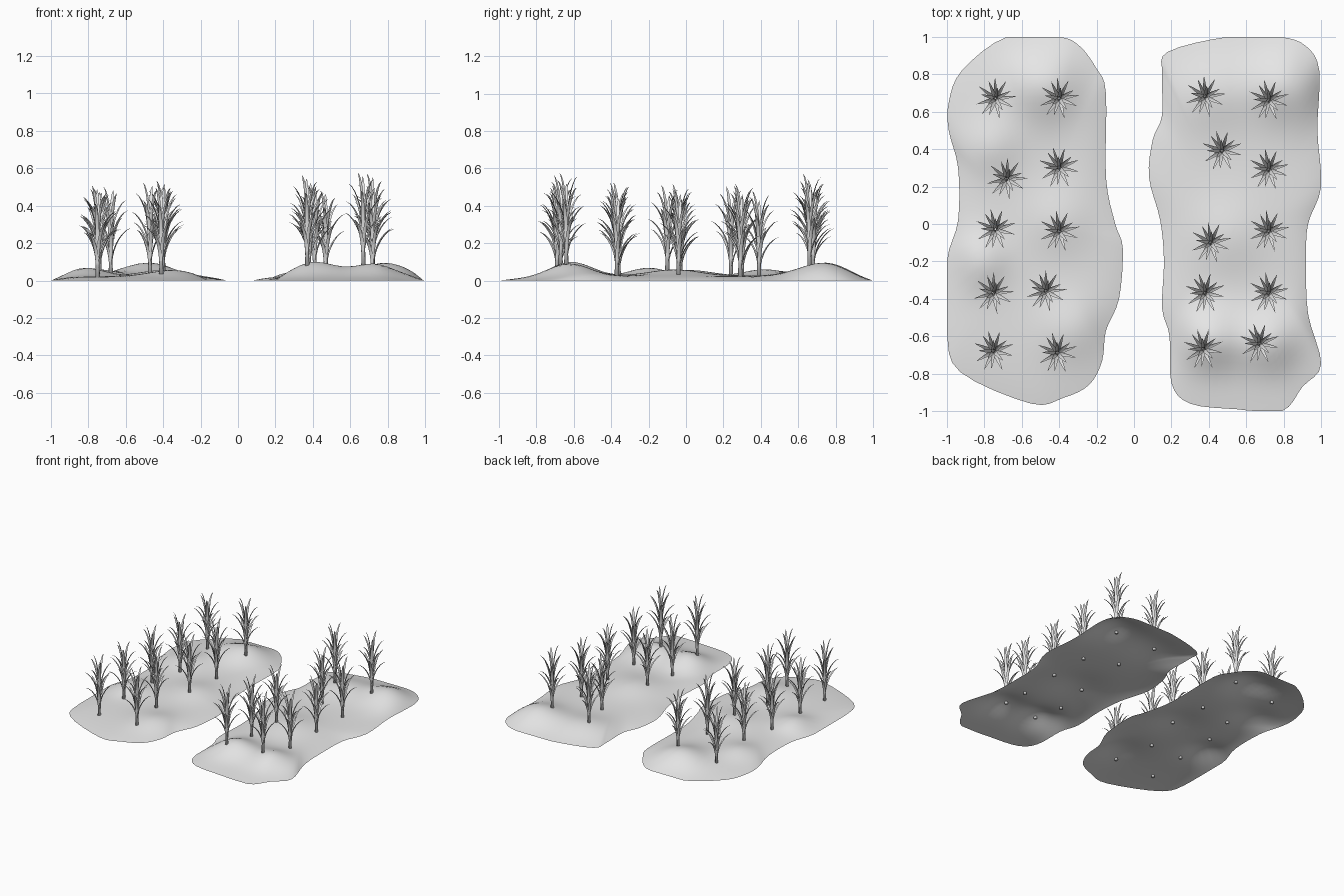
import bpy, bmesh, math, random
from mathutils import Vector, Matrix
from mathutils.bvhtree import BVHTree

random.seed(4)
default_cube = bpy.data.objects.get("Cube")
if default_cube:
    bpy.data.objects.remove(default_cube)

grey = bpy.data.materials.new("plain_grey")
grey.use_nodes = True
grey.diffuse_color = (0.8, 0.8, 0.8, 1)
grey.node_tree.nodes["Principled BSDF"].inputs["Base Color"].default_value = grey.diffuse_color


def mesh_from(bm, name):
    mesh = bpy.data.meshes.new(name)
    bm.to_mesh(mesh)
    mesh.materials.append(grey)
    return mesh


def add_object(name, mesh):
    obj = bpy.data.objects.new(name, mesh)
    bpy.context.scene.collection.objects.link(obj)
    return obj


def smooth_outline(points, steps=4):
    """Closed Catmull-Rom curve through the points, kept inside the overall box."""
    result = []
    count = len(points)
    for i in range(count):
        a, b, c, d = (Vector(points[(i + k) % count]) for k in (-1, 0, 1, 2))
        for s in range(steps):
            t = s / steps
            p = b + (c - a) * t / 2
            p += (a - b * 2.5 + c * 2 - d / 2) * t ** 2
            p += ((b - c) * 3 + d - a) / 2 * t ** 3
            result.append(Vector([max(-1, min(1, value)) for value in p]))
    return result


def build_mound(name, centre, outline, base, bumps, rings=28):
    """Open soil sheet: rings shrinking to the centre, raised by soft bumps."""
    bm = bmesh.new()
    edge = smooth_outline(outline)
    centre = Vector(centre)

    def soil_vert(p, t):
        z = base * (1 - t ** 5)
        for x, y, height, radius in bumps:
            distance = (p - Vector((x, y))).length / radius
            z += height * math.exp(-distance ** 2) * (1 - t ** 8)
        return bm.verts.new((p.x, p.y, z))

    previous = None
    middle = soil_vert(centre, 0)
    for k in range(1, rings + 1):
        t = k / rings
        ring = [soil_vert(centre + (p - centre) * t, t) for p in edge]
        for i in range(len(ring)):
            j = (i + 1) % len(ring)
            if previous:
                bm.faces.new((previous[i], previous[j], ring[j], ring[i]))
            else:
                bm.faces.new((middle, ring[j], ring[i]))
        previous = ring
    bmesh.ops.recalc_face_normals(bm, faces=bm.faces)
    bm.normal_update()
    if sum(f.normal.z for f in bm.faces) < 0:
        bmesh.ops.reverse_faces(bm, faces=bm.faces)
    for face in bm.faces:
        face.smooth = True
    tree = BVHTree.FromBMesh(bm)
    add_object(name, mesh_from(bm, name))
    bm.free()
    return tree


def add_leaf(bm, angle, start, rise, reach, width, steps=7):
    """Folded blade that hugs the stem, arches outward and tapers to a point."""
    out = Vector((math.cos(angle), math.sin(angle), 0))
    side = Vector((-out.y, out.x, 0))
    previous = None
    for k in range(steps + 1):
        u = k / steps
        spine = out * (0.008 + reach * u ** 1.8)
        spine.z = start + rise * (1 - (1 - u) ** 1.35)
        half = width * (0.7 + 1.2 * u) * (1 - u) ** 0.8
        fold = (out * -0.5 + Vector((0, 0, 0.4))) * half
        row = [bm.verts.new(spine + side * half * s + fold * abs(s)) for s in (-1, 0, 1)]
        if previous:
            for i in range(2):
                bm.faces.new((previous[i], previous[i + 1], row[i + 1], row[i]))
        previous = row


def build_plant_mesh(leaves=15):
    bm = bmesh.new()
    # Stem, tapering upward
    bmesh.ops.create_cone(bm, cap_ends=True, segments=8, radius1=0.012, radius2=0.005,
                          depth=0.3, matrix=Matrix.Translation((0, 0, 0.15)))
    # Leaves in a rising spiral, the topmost ones steeper
    for i in range(leaves):
        h = i / (leaves - 1)
        add_leaf(bm, 1.7 + i * 2.4, 0.04 + 0.2 * h, 0.19 + 0.06 * h,
                 0.105 - 0.065 * h ** 3, 0.013)
    bmesh.ops.remove_doubles(bm, verts=bm.verts, dist=0.00001)
    for face in bm.faces:
        face.smooth = True
    mesh = mesh_from(bm, "plant")
    bm.free()
    return mesh


right_mound = build_mound(
    "right_mound", (-0.54, 0),
    [(-0.68, 1), (-0.4, 1), (-0.29, 0.95), (-0.2, 0.83), (-0.15, 0.7), (-0.15, 0.25),
     (-0.1, 0), (-0.06, -0.13), (-0.08, -0.4), (-0.15, -0.57), (-0.17, -0.73),
     (-0.24, -0.86), (-0.38, -0.93), (-0.55, -0.96), (-0.93, -0.79), (-1, -0.57),
     (-1, -0.2), (-0.94, 0.02), (-0.94, 0.3), (-0.99, 0.5), (-0.99, 0.65), (-0.92, 0.82)],
    0.026,
    [(-0.48, 0.77, 0.085, 0.2), (-0.82, -0.2, 0.045, 0.14), (-0.76, 0.42, 0.035, 0.15),
     (-0.34, -0.57, 0.035, 0.17), (-0.4, 0.02, 0.03, 0.17)])

left_mound = build_mound(
    "left_mound", (0.55, 0),
    [(0.18, 0.92), (0.5, 1), (0.78, 1), (0.92, 0.95), (0.99, 0.82), (0.98, 0.5),
     (1, 0.2), (0.93, 0), (0.92, -0.2), (0.93, -0.48), (1, -0.75), (0.9, -0.87),
     (0.79, -1), (0.55, -0.99), (0.3, -0.96), (0.2, -0.85), (0.19, -0.6), (0.15, -0.45),
     (0.16, -0.2), (0.14, 0.02), (0.08, 0.25), (0.1, 0.45), (0.15, 0.58), (0.15, 0.8)],
    0.024,
    [(0.41, -0.62, 0.08, 0.16), (0.73, -0.63, 0.07, 0.16), (0.8, 0.76, 0.085, 0.2),
     (0.4, 0.72, 0.045, 0.2), (0.5, -0.06, 0.035, 0.2)])

# Planted rows, each plant resting on the soil below it
plant_mesh = build_plant_mesh()
rows = {
    "right_plant": (right_mound, [
        (-0.74, 0.68), (-0.4, 0.68), (-0.68, 0.25), (-0.4, 0.31), (-0.74, -0.02),
        (-0.4, -0.03), (-0.75, -0.36), (-0.47, -0.35), (-0.75, -0.67), (-0.41, -0.68)]),
    "left_plant": (left_mound, [
        (0.38, 0.69), (0.72, 0.67), (0.47, 0.4), (0.72, 0.3), (0.41, -0.09),
        (0.72, -0.03), (0.38, -0.36), (0.72, -0.36), (0.37, -0.66), (0.67, -0.63)]),
}
for name, (soil, spots) in rows.items():
    for number, (x, y) in enumerate(spots, 1):
        ground = soil.ray_cast(Vector((x, y, 1)), Vector((0, 0, -1)))[0]
        plant = add_object(f"{name}_{number}", plant_mesh)
        plant.location = (x, y - 0.01, max(0.002, ground.z - 0.015))
        plant.rotation_euler.z = random.uniform(-0.2, 0.2)
        plant.scale = (1, 1, random.uniform(0.95, 1.05))
